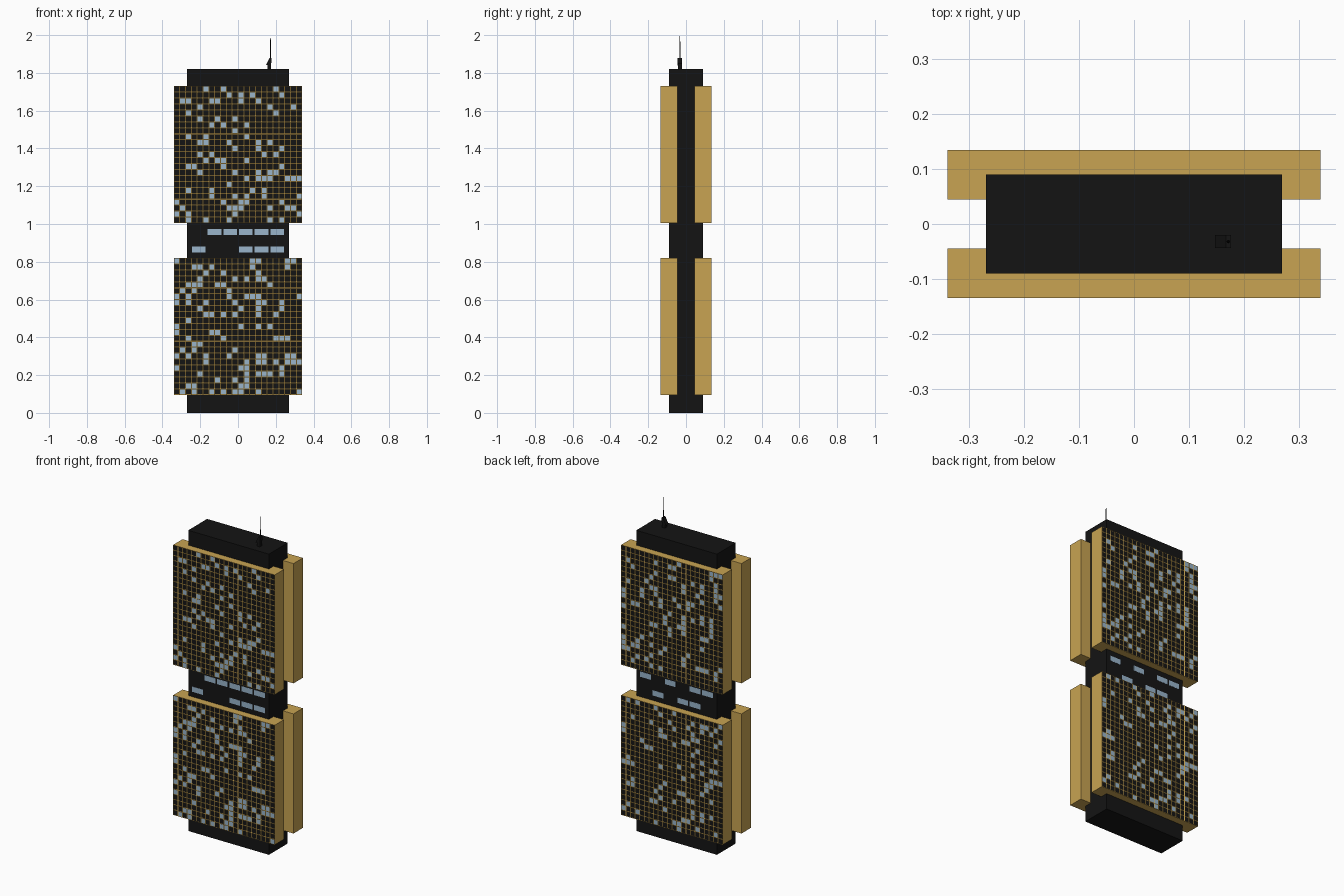
import bpy, bmesh, math, random
from mathutils import Matrix, Vector

if "Cube" in bpy.data.objects:
    bpy.data.objects.remove(bpy.data.objects["Cube"])

random.seed(7)


def material(name, rgb):
    m = bpy.data.materials.new(name)
    m.diffuse_color = (*rgb, 1)
    m.use_nodes = True
    m.node_tree.nodes["Principled BSDF"].inputs["Base Color"].default_value = m.diffuse_color
    return m


GOLD = material("gold", (0.58, 0.37, 0.085))
DARK = material("dark", (0.007, 0.007, 0.007))
BLUE = material("lit_glass", (0.32, 0.46, 0.60))


def finish(name, bm, mats):
    bmesh.ops.recalc_face_normals(bm, faces=bm.faces)
    mesh = bpy.data.meshes.new(name)
    bm.to_mesh(mesh)
    bm.free()
    for m in mats:
        mesh.materials.append(m)
    ob = bpy.data.objects.new(name, mesh)
    bpy.context.collection.objects.link(ob)
    return ob


def add_box(bm, x0, x1, y0, y1, z0, z1):
    mat = Matrix.Translation(((x0 + x1) / 2, (y0 + y1) / 2, (z0 + z1) / 2)) \
        @ Matrix.Diagonal((x1 - x0, y1 - y0, z1 - z0, 1))
    bmesh.ops.create_cube(bm, size=1, matrix=mat)


def box(name, *dims, mat=DARK):
    bm = bmesh.new()
    add_box(bm, *dims)
    return finish(name, bm, [mat])


def slab(name, z0, z1, turn, cols=22, rows=23, width=0.68, depth=0.09):
    # outer face: grid of panes, each inset to leave a gold lattice
    bm = bmesh.new()
    bmesh.ops.create_grid(bm, x_segments=cols, y_segments=rows, size=0.5,
                          matrix=Matrix.Diagonal((width, z1 - z0, 1, 1)))
    bm.normal_update()
    panes = list(bm.faces)
    rim = [e for e in bm.edges if e.is_boundary]
    # sides and back
    out = bmesh.ops.extrude_edge_only(bm, edges=rim)["geom"]
    verts = [g for g in out if isinstance(g, bmesh.types.BMVert)]
    bmesh.ops.translate(bm, verts=verts, vec=(0, 0, -depth))
    bmesh.ops.holes_fill(bm, edges=[e for e in bm.edges if e.is_boundary], sides=0)
    bm.normal_update()
    bmesh.ops.inset_individual(bm, faces=panes, thickness=0.0028, depth=-0.001,
                               use_even_offset=True)
    for f in panes:
        f.material_index = 2 if random.random() < 0.18 else 1
    place = Matrix.Rotation(turn, 4, 'Z') \
        @ Matrix.Translation((0, -0.135, (z0 + z1) / 2)) \
        @ Matrix.Rotation(math.pi / 2, 4, 'X')
    bm.transform(place)
    return finish(name, bm, [GOLD, DARK, BLUE])


# dark central core
box("core", -0.27, 0.27, -0.09, 0.09, 0, 1.82)

# four gold lattice slabs
for level, z0, z1 in (("lower", 0.096, 0.82), ("upper", 1.005, 1.73)):
    slab(f"front_{level}_slab", z0, z1, 0)
    slab(f"back_{level}_slab", z0, z1, math.pi)

# lit windows on the waist; columns count from -x
LIT = {"front": (-1, (1, 2, 3, 4, 5), (0, 3, 4, 5)),
       "back": (1, (0, 1, 3, 5), (1, 2, 4))}
for side, (s, top, bottom) in LIT.items():
    bm = bmesh.new()
    for cols, z in ((top, 0.957), (bottom, 0.866)):
        for c in cols:
            x = (c - 2.5) * 0.083
            add_box(bm, x - 0.036, x + 0.036, s * 0.09 - 0.001, s * 0.09 + 0.001,
                    z - 0.016, z + 0.016)
    finish(f"{side}_waist_windows", bm, [BLUE])

# roof equipment: small post with a wedge-shaped hood
box("antenna_post", 0.157, 0.176, -0.042, -0.022, 1.82, 1.85)
bm = bmesh.new()
face = bm.faces.new([bm.verts.new((x, -0.044, z)) for x, z in
                     ((0.148, 1.84), (0.177, 1.852), (0.177, 1.88), (0.168, 1.88))])
ext = bmesh.ops.extrude_face_region(bm, geom=[face], use_keep_orig=True)["geom"]
bmesh.ops.translate(bm, vec=Vector((0, 0.024, 0)),
                    verts=[g for g in ext if isinstance(g, bmesh.types.BMVert)])
finish("antenna_hood", bm, [DARK])

# stepped mast
for name, r1, r2, z0, z1 in (("mast_lower", 0.004, 0.003, 1.82, 1.91),
                             ("mast_upper", 0.0025, 0.001, 1.91, 2.0)):
    bm = bmesh.new()
    bmesh.ops.create_cone(bm, cap_ends=True, segments=8, radius1=r1, radius2=r2,
                          depth=z1 - z0,
                          matrix=Matrix.Translation((0.172, -0.032, (z0 + z1) / 2)))
    finish(name, bm, [DARK])
